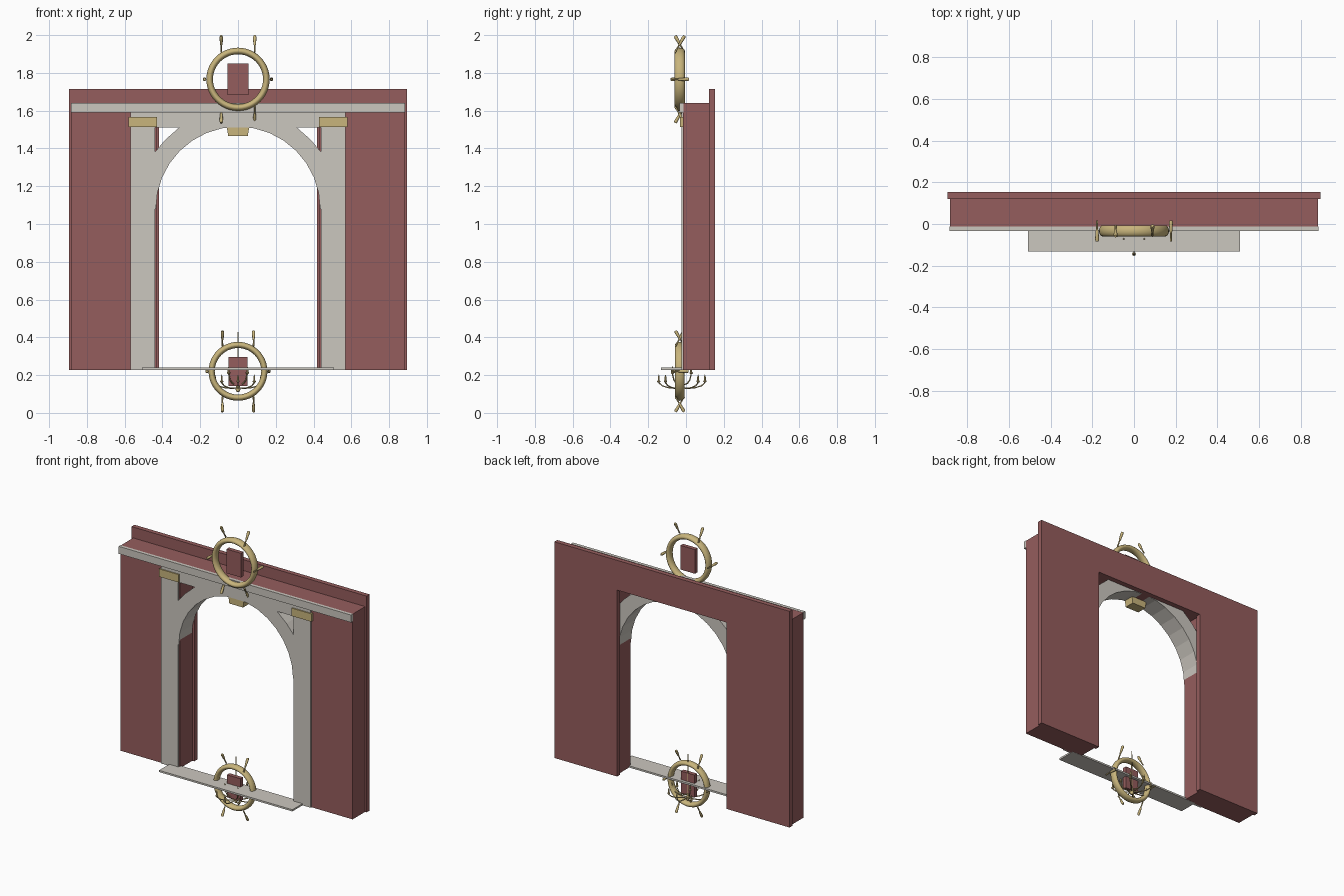
import bpy, bmesh
from math import sin, cos, pi, radians
from mathutils import Vector, Matrix

if "Cube" in bpy.data.objects:
    bpy.data.objects.remove(bpy.data.objects["Cube"])


def material(name, rgb):
    m = bpy.data.materials.new(name)
    m.diffuse_color = (*rgb, 1)
    m.use_nodes = True
    m.node_tree.nodes["Principled BSDF"].inputs["Base Color"].default_value = m.diffuse_color
    return m


RED = material("red_plaster", (0.30, 0.11, 0.11))
STONE = material("pale_stone", (0.60, 0.57, 0.52))
GOLD = material("brass", (0.58, 0.46, 0.20))


def finish(name, bm, mat, smooth=False):
    bmesh.ops.recalc_face_normals(bm, faces=bm.faces)
    me = bpy.data.meshes.new(name)
    bm.to_mesh(me)
    bm.free()
    me.materials.append(mat)
    ob = bpy.data.objects.new(name, me)
    bpy.context.collection.objects.link(ob)
    if smooth:
        bpy.ops.object.select_all(action='DESELECT')
        ob.select_set(True)
        bpy.context.view_layer.objects.active = ob
        bpy.ops.object.shade_smooth_by_angle(angle=radians(40))
    return ob


def extrude(name, pts, y0, y1, mat):
    """Outline in the xz plane, extruded from y0 to y1."""
    bm = bmesh.new()
    face = bm.faces.new([bm.verts.new((x, y0, z)) for x, z in pts])
    new = bmesh.ops.extrude_face_region(bm, geom=[face])["geom"]
    bmesh.ops.translate(bm, vec=(0, y1 - y0, 0),
                        verts=[g for g in new if isinstance(g, bmesh.types.BMVert)])
    return finish(name, bm, mat)


def box(name, x0, x1, y0, y1, z0, z1, mat):
    return extrude(name, [(x0, z0), (x1, z0), (x1, z1), (x0, z1)], y0, y1, mat)


def portal(half, gap, z0, ztop, zgap):
    return [(-half, z0), (-gap, z0), (-gap, zgap), (gap, zgap),
            (gap, z0), (half, z0), (half, ztop), (-half, ztop)]


def lathe(name, profile, loc, axis, mat, scale=1.0, seg=12):
    """Turn (radius, height) points around an axis through loc."""
    bm = bmesh.new()
    vs = [bm.verts.new((r, 0, h)) for r, h in profile]
    es = [bm.edges.new(p) for p in zip(vs, vs[1:])]
    bmesh.ops.spin(bm, geom=vs + es, cent=(0, 0, 0), axis=(0, 0, 1),
                   angle=2 * pi, steps=seg)
    bmesh.ops.remove_doubles(bm, verts=bm.verts, dist=1e-5)
    rot = Vector((0, 0, 1)).rotation_difference(Vector(axis)).to_matrix().to_4x4()
    bm.transform(Matrix.Translation(loc) @ rot @ Matrix.Scale(scale, 4))
    return finish(name, bm, mat, True)


# Wall: main block and slightly larger back slab, both with a door opening
Z0 = 0.228
extrude("wall_block", portal(0.883, 0.432, Z0, 1.64, 1.512), -0.015, 0.122, RED)
extrude("wall_back_slab", portal(0.895, 0.417, Z0, 1.715, 1.51), 0.121, 0.153, RED)

# Stone trim: cornice, lintel, pilasters and capitals
box("cornice", -0.884, 0.884, -0.034, -0.012, 1.59, 1.641, STONE)
box("lintel", -0.57, 0.57, -0.024, -0.01, 1.51, 1.591, STONE)
for s, side in ((-1, "left"), (1, "right")):
    xs = sorted((s * 0.439, s * 0.57))
    box("pilaster_" + side, *xs, -0.024, -0.01, Z0, 1.515, STONE)
    xs = sorted((s * 0.43, s * 0.58))
    box("capital_" + side, *xs, -0.032, -0.008, 1.513, 1.567, GOLD)

# Faceted arch, trimmed by the jambs and the lintel
CZ, N = 1.08, 16
inner = [(0.435 * cos(pi * i / N), CZ + 0.435 * sin(pi * i / N)) for i in range(N + 1)]
outer = [(0.445, CZ), (0.445, 1.375), (0.385, 1.446), (0.307, 1.515)]
outer += [(-x, z) for x, z in reversed(outer)]
extrude("arch", inner + outer[::-1], -0.023, 0.115, STONE)
extrude("keystone", [(-0.052, 1.465), (0.052, 1.465), (0.06, 1.52), (-0.06, 1.52)],
        -0.02, 0.05, GOLD)

# Threshold step
box("threshold", -0.507, 0.507, -0.133, 0.0, 0.227, 0.239, STONE)

HANDLE = [(0, -0.05), (0.005, -0.05), (0.004, -0.012), (0.007, 0),
          (0.0095, 0.04), (0.007, 0.05), (0, 0.05)]
WY = -0.033


# Wheel: oval-section rim, six twisted handles and a plaque in the middle
def wheel(name, z, k):
    rim = [(0.15 + 0.0175 * cos(2 * pi * i / 16), 0.027 * sin(2 * pi * i / 16))
           for i in range(17)]
    lathe(name + "_rim", rim, (0, WY, z), (0, 1, 0), GOLD, k, 48)
    for i in range(6):
        a = i * pi / 3
        lathe(f"{name}_handle_{i}", HANDLE,
              (0.177 * k * cos(a), WY, z + 0.216 * k * sin(a)),
              (0, cos(a), sin(a)), GOLD, k)
    box(name + "_plaque", -0.055 * k, 0.055 * k, WY - 0.014, WY + 0.014,
        z - 0.083 * k, z + 0.083 * k, RED)


wheel("upper_wheel", 1.766, 1.0)
wheel("lower_wheel", 0.220, 0.93)

# Candle fitting in the lower wheel: rod, finial, arms and candles
CY = -0.022
lathe("fitting_rod", [(0, 0.11), (0.008, 0.112), (0.014, 0.128), (0.008, 0.145),
                      (0.004, 0.16), (0.003, 0.425), (0, 0.43)],
      (0, CY, 0), (0, 0, 1), GOLD)
CANDLE = [(0, 0), (0.008, 0.003), (0.009, 0.009), (0.005, 0.012),
          (0.005, 0.03), (0, 0.045)]


def arms(name, count, start, radius, zhub, ztip):
    cu = bpy.data.curves.new(name, 'CURVE')
    cu.dimensions = '3D'
    cu.bevel_depth = 0.0035
    cu.bevel_resolution = 1
    cu.materials.append(GOLD)
    for i in range(count):
        a = start + 2 * pi * i / count
        sp = cu.splines.new('POLY')
        sp.points.add(4)
        for p, (t, h) in zip(sp.points, ((0, 0.1), (0.3, 0), (0.6, 0.12),
                                         (0.85, 0.45), (1, 1))):
            p.co = (radius * t * cos(a), CY + radius * t * sin(a),
                    zhub + (ztip - zhub) * h, 1)
        lathe(f"{name}_candle_{i}", CANDLE,
              (radius * cos(a), CY + radius * sin(a), ztip), (0, 0, 1), GOLD, 1, 8)
    bpy.context.collection.objects.link(bpy.data.objects.new(name, cu))


arms("outer_arms", 8, 0, 0.122, 0.13, 0.16)
arms("inner_arms", 4, pi / 4, 0.07, 0.15, 0.205)
